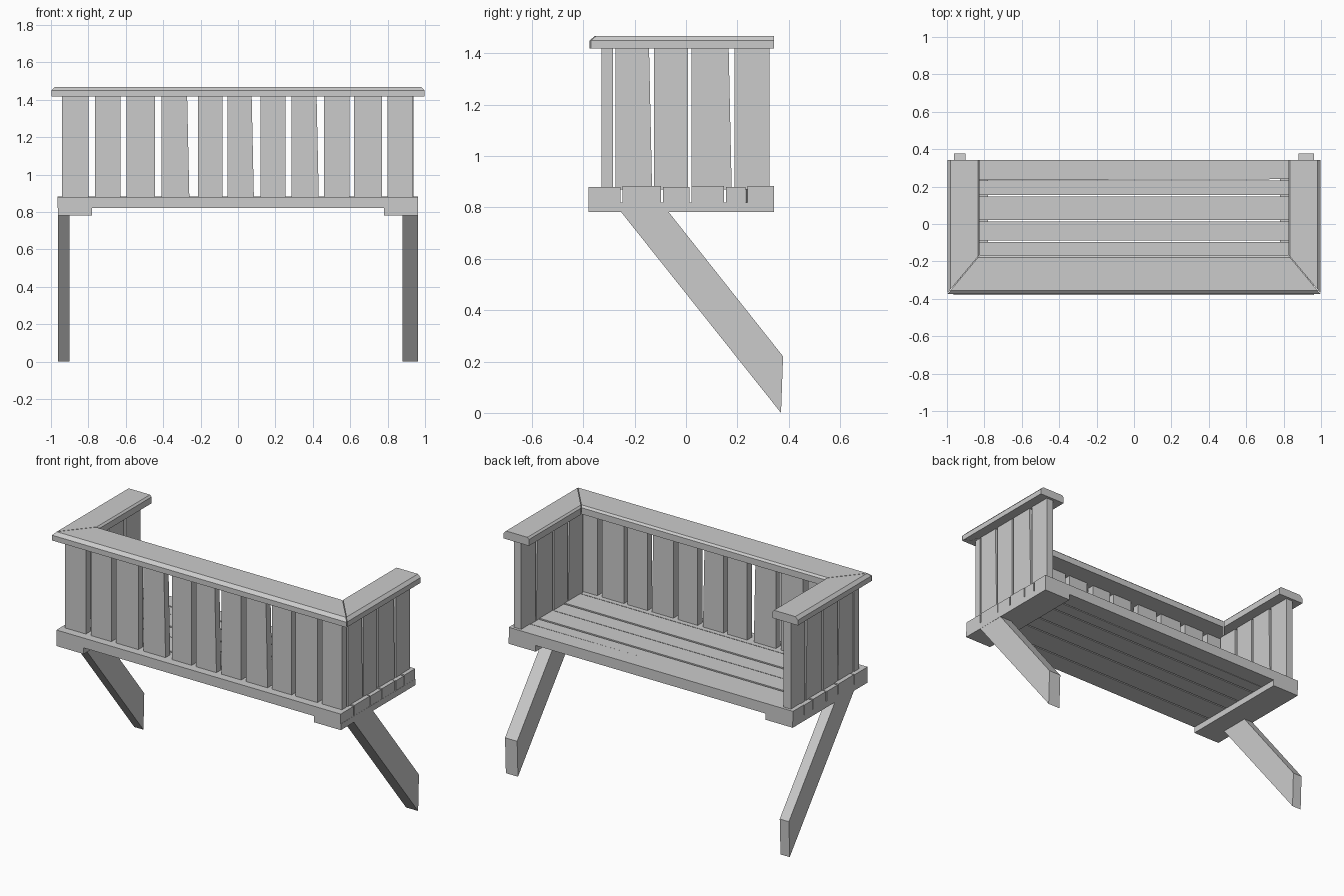
import bpy
import bmesh
from mathutils import Vector

cube = bpy.data.objects.get("Cube")
if cube:
    bpy.data.objects.remove(cube)

GREY = (0.6, 0.6, 0.6, 1.0)
wood = bpy.data.materials.new("grey wood")
wood.use_nodes = True
wood.diffuse_color = GREY
wood.node_tree.nodes["Principled BSDF"].inputs["Base Color"].default_value = GREY


def loft(name, ring_a, ring_b):
    """Closed solid between two matching rings of points."""
    bm = bmesh.new()
    a = [bm.verts.new(p) for p in ring_a]
    b = [bm.verts.new(p) for p in ring_b]
    bm.faces.new(a)
    bm.faces.new(b)
    for i in range(len(a)):
        j = (i + 1) % len(a)
        bm.faces.new((a[i], a[j], b[j], b[i]))
    bmesh.ops.recalc_face_normals(bm, faces=bm.faces)
    mesh = bpy.data.meshes.new(name)
    bm.to_mesh(mesh)
    bm.free()
    mesh.materials.append(wood)
    obj = bpy.data.objects.new(name, mesh)
    bpy.context.collection.objects.link(obj)
    return obj


def prism(name, outline, axis, lo, hi):
    """Extrude a 2D outline along axis 0, 1 or 2."""
    def ring(d):
        return [Vector(p[:axis] + (d,) + p[axis:]) for p in outline]
    return loft(name, ring(lo), ring(hi))


def slat_outline(lo, hi, taper):
    return [(lo, 0.87), (hi, 0.87), (hi - taper, 1.425), (lo, 1.425)]


# Floor planks, the last gap widening towards one end
seams = [-0.38, -0.255, -0.097, 0.013, 0.147, 0.232, 0.342]
for i, (lo, hi) in enumerate(zip(seams, seams[1:])):
    near = lo + (0.0 if i == 0 else 0.008)
    skew = -0.006 if i == 5 else 0.0
    prism(f"floor_plank_{i + 1}",
          [(-0.965, near + skew), (0.962, near), (0.962, hi), (-0.965, hi)],
          2, 0.82, 0.88 + 0.003 * (i % 2))

# Front slats, some narrowing slightly at the top
front_slats = [(-0.94, -0.80), (-0.765, -0.627), (-0.595, -0.445),
               (-0.41, -0.26), (-0.215, -0.083), (-0.055, 0.085),
               (0.12, 0.253), (0.285, 0.432), (0.46, 0.595),
               (0.62, 0.77), (0.80, 0.935)]
for i, (lo, hi) in enumerate(front_slats):
    taper = 0.012 if i in (3, 5, 7) else 0.0
    prism(f"front_slat_{i + 1}", slat_outline(lo, hi, taper), 1, -0.33, -0.285)

# Slats, cross boards and braces on both ends
side_slats = [(-0.275, -0.132), (-0.125, 0.008), (0.022, 0.178), (0.188, 0.325)]
brace = [(-0.255, 0.785), (-0.07, 0.785), (0.378, 0.22), (0.37, 0.0)]
for side, s in (("left", 1), ("right", -1)):
    for i, (lo, hi) in enumerate(side_slats):
        taper = 0.012 if i in (0, 2) else 0.0
        prism(f"{side}_slat_{i + 1}", slat_outline(lo, hi, taper),
              0, s * 0.89, s * 0.938)
    prism(f"{side}_cross_board",
          [(-0.38, 0.782), (0.342, 0.782), (0.342, 0.82), (-0.38, 0.82)],
          0, s * 0.78, s * 0.963)
    prism(f"{side}_brace", brace, 0, s * (0.88 if s > 0 else 0.90), s * 0.962)

# Handrail: chamfered section, given as (share from outer to inner edge, z)
section = [(0, 1.418), (0, 1.45), (0.1, 1.468), (0.94, 1.468), (1, 1.457), (1, 1.418)]


def rail_ring(outer, inner, shift):
    o, n = Vector(outer), Vector(inner)
    return [(*(o.lerp(n, t) + Vector(shift)), z) for t, z in section]


def corner(s, shift=(0, 0)):
    return rail_ring((s * 0.998, -0.375), (s * 0.825, -0.168), shift)


loft("front_handrail", corner(-1), corner(1))
for side, s in (("left", 1), ("right", -1)):
    loft(f"{side}_handrail", corner(s, (0, 0.005)),
         rail_ring((s * 0.998, 0.342), (s * 0.825, 0.342), (0, 0)))
